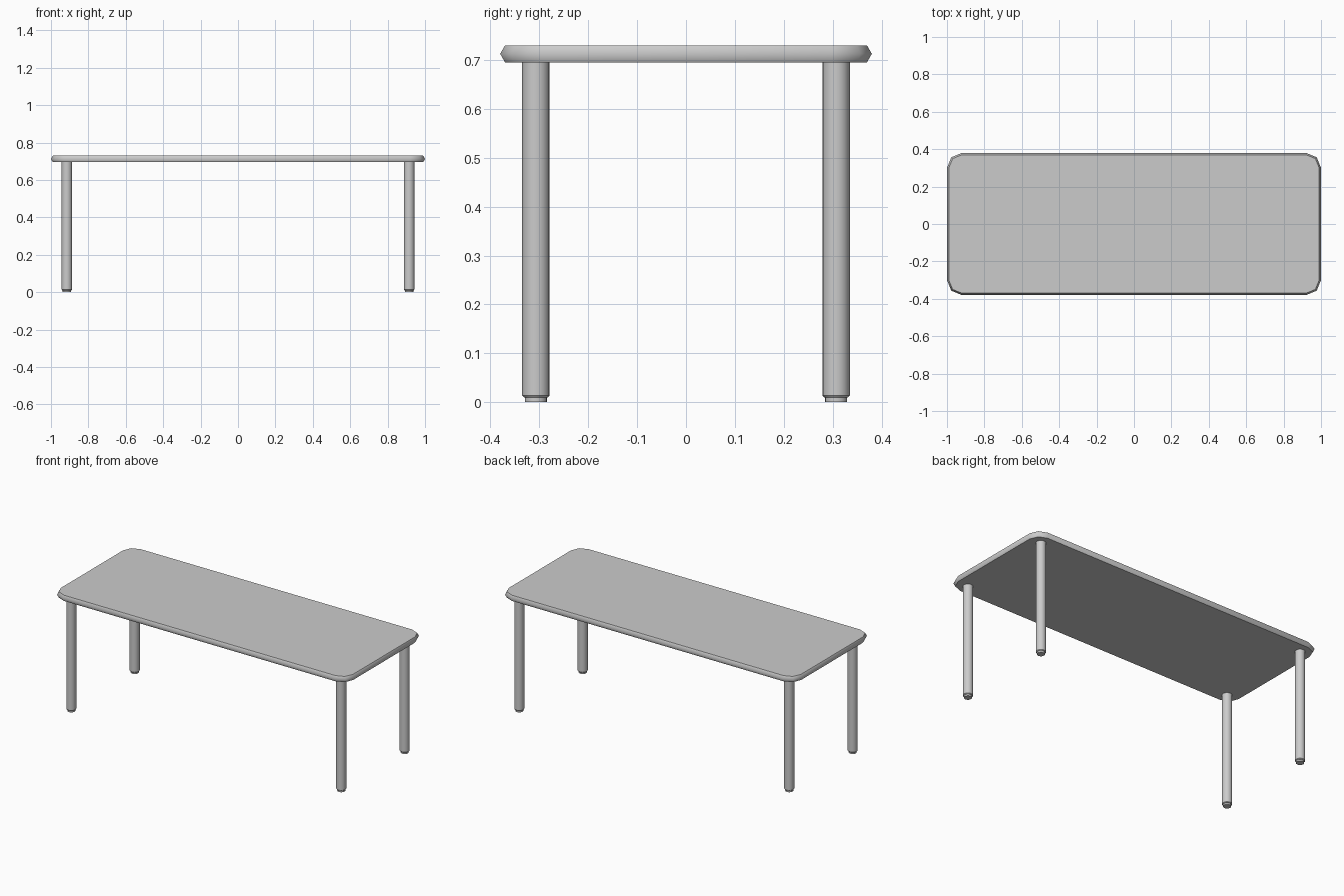
import bpy, bmesh
from math import pi, cos, sin

if "Cube" in bpy.data.objects:
    bpy.data.objects.remove(bpy.data.objects["Cube"])

def rounded_rect(hx, hy, r, segs=2):
    pts = []
    for k, (sx, sy) in enumerate([(1, 1), (-1, 1), (-1, -1), (1, -1)]):
        for i in range(segs + 1):
            a = pi / 2 * (k + i / segs)
            pts.append((sx * (hx - r) + r * cos(a), sy * (hy - r) + r * sin(a)))
    return pts

def circle(r, n=20):
    return [(r * cos(2 * pi * i / n), r * sin(2 * pi * i / n)) for i in range(n)]

def loft(name, sections, location=(0, 0, 0)):
    """Stack (outline, z) sections into a closed solid with smooth sides and flat caps."""
    bm = bmesh.new()
    rings = [[bm.verts.new((x, y, z)) for x, y in pts] for pts, z in sections]
    n = len(rings[0])
    for a, b in zip(rings, rings[1:]):
        for i in range(n):
            j = (i + 1) % n
            bm.faces.new((a[i], a[j], b[j], b[i])).smooth = True
    bm.faces.new(rings[0][::-1])
    bm.faces.new(rings[-1])
    me = bpy.data.meshes.new(name)
    bm.to_mesh(me)
    bm.free()
    ob = bpy.data.objects.new(name, me)
    ob.location = location
    bpy.context.collection.objects.link(ob)
    return ob

# Tabletop: rounded corners with a pointed rim at mid thickness
loft("tabletop", [
    (rounded_rect(0.99, 0.37, 0.07), 0.695),
    (rounded_rect(1.0, 0.38, 0.08), 0.7125),
    (rounded_rect(0.99, 0.37, 0.07), 0.73),
])

# Four round legs with chamfered lower ends, each on a small foot pad
for side, sx in (("left", -1), ("right", 1)):
    for end, sy in (("front", -1), ("back", 1)):
        pos = (sx * 0.915, sy * 0.307, 0)
        leg = loft(f"{end}_{side}_leg", [
            (circle(0.0245), 0.01), (circle(0.028), 0.014), (circle(0.028), 0.696)], pos)
        leg.data.set_sharp_from_angle(angle=pi / 6)
        loft(f"{end}_{side}_foot", [(circle(0.0225), 0), (circle(0.0225), 0.011)], pos)
